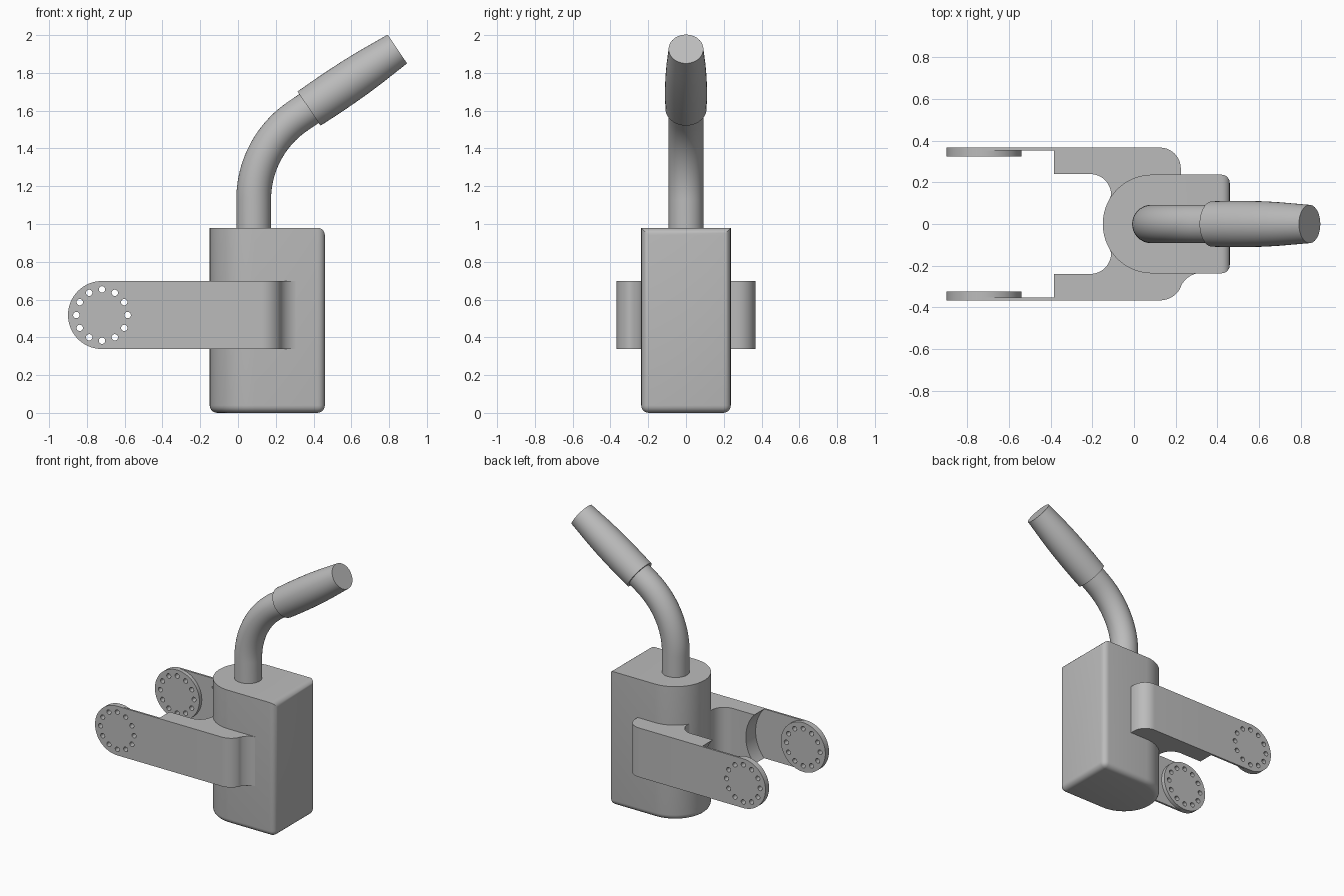
import bpy, bmesh
from math import sin, cos, pi, radians
from mathutils import Vector, Matrix

if "Cube" in bpy.data.objects:
    bpy.data.objects.remove(bpy.data.objects["Cube"], do_unlink=True)

grey = bpy.data.materials.new("plain grey")
grey.use_nodes = True
grey.diffuse_color = (0.5, 0.5, 0.5, 1)
grey.node_tree.nodes["Principled BSDF"].inputs["Base Color"].default_value = (0.5, 0.5, 0.5, 1)

ARM_Z, ARM_R, DISC_X = 0.518, 0.18, -0.72
OUTER, PLATE_IN, DISC_IN = 0.367, 0.353, 0.325


def arc(cx, cy, r, a0, a1, n):
    """Points on an arc, angles in degrees."""
    steps = [radians(a0 + (a1 - a0) * i / n) for i in range(n + 1)]
    return [(cx + r * cos(a), cy + r * sin(a)) for a in steps]


def finish(mesh):
    mesh.materials.clear()
    mesh.materials.append(grey)
    mesh.shade_smooth()
    mesh.set_sharp_from_angle(angle=radians(32))


def add_object(name, bm):
    bmesh.ops.recalc_face_normals(bm, faces=bm.faces)
    mesh = bpy.data.meshes.new(name)
    bm.to_mesh(mesh)
    bm.free()
    finish(mesh)
    obj = bpy.data.objects.new(name, mesh)
    bpy.context.collection.objects.link(obj)
    return obj


def prism(points, z0, z1):
    bm = bmesh.new()
    face = bm.faces.new([bm.verts.new((x, y, z0)) for x, y in points])
    grown = bmesh.ops.extrude_face_region(bm, geom=[face])["geom"]
    verts = [v for v in grown if isinstance(v, bmesh.types.BMVert)]
    bmesh.ops.translate(bm, verts=verts, vec=(0, 0, z1 - z0))
    bmesh.ops.recalc_face_normals(bm, faces=bm.faces)
    return bm


def sweep(name, stations, sides=40):
    """Capped round tube through (point, direction angle, radius) in the xz plane."""
    bm = bmesh.new()
    rings = []
    for p, a, r in stations:
        across = Vector((-sin(a), 0, cos(a)))
        ring = []
        for i in range(sides):
            t = 2 * pi * i / sides
            ring.append(bm.verts.new(p + across * r * cos(t) + Vector((0, r * sin(t), 0))))
        rings.append(ring)
    for a, b in zip(rings, rings[1:]):
        for i in range(sides):
            j = (i + 1) % sides
            bm.faces.new((a[i], a[j], b[j], b[i]))
    bm.faces.new(rings[0])
    bm.faces.new(rings[-1])
    return add_object(name, bm)


def flat_part(name, loops, y0, y1):
    """Filled outline with holes in the xz plane, spanning y0 to y1."""
    curve = bpy.data.curves.new(name, "CURVE")
    curve.dimensions = "2D"
    curve.fill_mode = "BOTH"
    curve.extrude = abs(y1 - y0) / 2
    for loop in loops:
        spline = curve.splines.new("POLY")
        spline.points.add(len(loop) - 1)
        for point, (x, z) in zip(spline.points, loop):
            point.co = (x, z, 0, 1)
        spline.use_cyclic_u = True
    temp = bpy.data.objects.new(name + "_outline", curve)
    bpy.context.collection.objects.link(temp)
    graph = bpy.context.evaluated_depsgraph_get()
    mesh = bpy.data.meshes.new_from_object(temp.evaluated_get(graph))
    bm = bmesh.new()
    bm.from_mesh(mesh)
    bpy.data.objects.remove(temp, do_unlink=True)
    bpy.data.meshes.remove(mesh)
    bmesh.ops.remove_doubles(bm, verts=bm.verts, dist=1e-5)
    bm.transform(Matrix.Translation((0, (y0 + y1) / 2, 0)) @ Matrix.Rotation(pi / 2, 4, "X"))
    return add_object(name, bm)


# Body: round back, square front end, rounded lower and end edges
outline = [(0.46, -0.237), (0.46, 0.237)] + arc(0.087, 0, 0.237, 90, 270, 40)
bm = prism(outline, 0, 0.98)
soft = []
for e in bm.edges:
    a, b = (v.co for v in e.verts)
    bottom = max(a.z, b.z) < 0.01
    end = min(a.x, b.x) > 0.45
    if bottom or end:
        soft.append(e)
bmesh.ops.bevel(bm, geom=soft, offset=0.04, segments=5, profile=0.5,
                affect="EDGES", clamp_overlap=False)
add_object("body", bm)

# Bent neck
START, RISE, BEND, TURN = 0.083, 1.13, 0.533, radians(56)
stations = [(Vector((START, 0, 0.95)), pi / 2, 0.092)]
for i in range(21):
    t = TURN * i / 20
    p = Vector((START + BEND * (1 - cos(t)), 0, RISE + BEND * sin(t)))
    stations.append((p, pi / 2 - t, 0.092))
aim = pi / 2 - TURN
heading = Vector((cos(aim), 0, sin(aim)))
stations.append((stations[-1][0] + heading * 0.15, aim, 0.092))
sweep("neck", stations)

# Grip with a tapered end
base = Vector((0.376, 0, 1.611))
profile = [(0, 0.109), (0.1, 0.111), (0.2, 0.111), (0.3, 0.109),
           (0.4, 0.104), (0.48, 0.098), (0.564, 0.092)]
sweep("grip", [(base + heading * t, aim, r) for t, r in profile])

# Arms: thick bracket, thin plate and drilled disc on each side
holes = [arc(x, z, 0.017, 0, 337.5, 15)
         for x, z in arc(DISC_X, ARM_Z, 0.136, 0, 330, 11)]
low, high = ARM_Z - ARM_R, ARM_Z + ARM_R
plate = arc(DISC_X, ARM_Z, ARM_R, 90, 270, 32) + [(-0.39, low), (-0.39, high)]
disc = arc(DISC_X, ARM_Z, ARM_R, 0, 354.375, 63)
shoulders = {
    1: arc(0.125, 0.267, 0.1, 90, 0, 10) + [(0.225, 0.2)],
    -1: arc(0.125, 0.257, 0.11, 90, 25, 8) + arc(0.325, 0.345, 0.11, 205, 270, 8)
        + [(0.325, 0.2)],
}
for side, label in ((1, "back"), (-1, "front")):
    points = [(-0.39, 0.24), (-0.39, OUTER)] + shoulders[side]
    points += [(0.1, 0.1), (-0.05, 0.1), (-0.115, 0.125)]
    points += arc(-0.21, 0.14, 0.1, 0, 90, 10)
    bracket = add_object(label + "_bracket",
                         prism([(x, side * y) for x, y in points], low, high))

    # Curved clearance behind the disc
    bm = bmesh.new()
    bmesh.ops.create_cone(bm, cap_ends=True, segments=96, radius1=0.27, radius2=0.27,
                          depth=PLATE_IN - 0.15)
    middle = (-0.586, side * (PLATE_IN + 0.15) / 2, ARM_Z)
    bm.transform(Matrix.Translation(middle) @ Matrix.Rotation(pi / 2, 4, "X"))
    cutter = add_object("clearance_cutter", bm)
    cutter.hide_render = True
    mod = bracket.modifiers.new("clearance", "BOOLEAN")
    mod.operation = "DIFFERENCE"
    mod.solver = "EXACT"
    mod.object = cutter
    graph = bpy.context.evaluated_depsgraph_get()
    cut = bpy.data.meshes.new_from_object(bracket.evaluated_get(graph))
    bracket.modifiers.clear()
    bracket.data = cut
    finish(cut)
    bpy.data.objects.remove(cutter, do_unlink=True)

    flat_part(label + "_arm_plate", [plate] + holes, side * PLATE_IN, side * OUTER)
    flat_part(label + "_arm_disc", [disc] + holes, side * DISC_IN, side * PLATE_IN)
